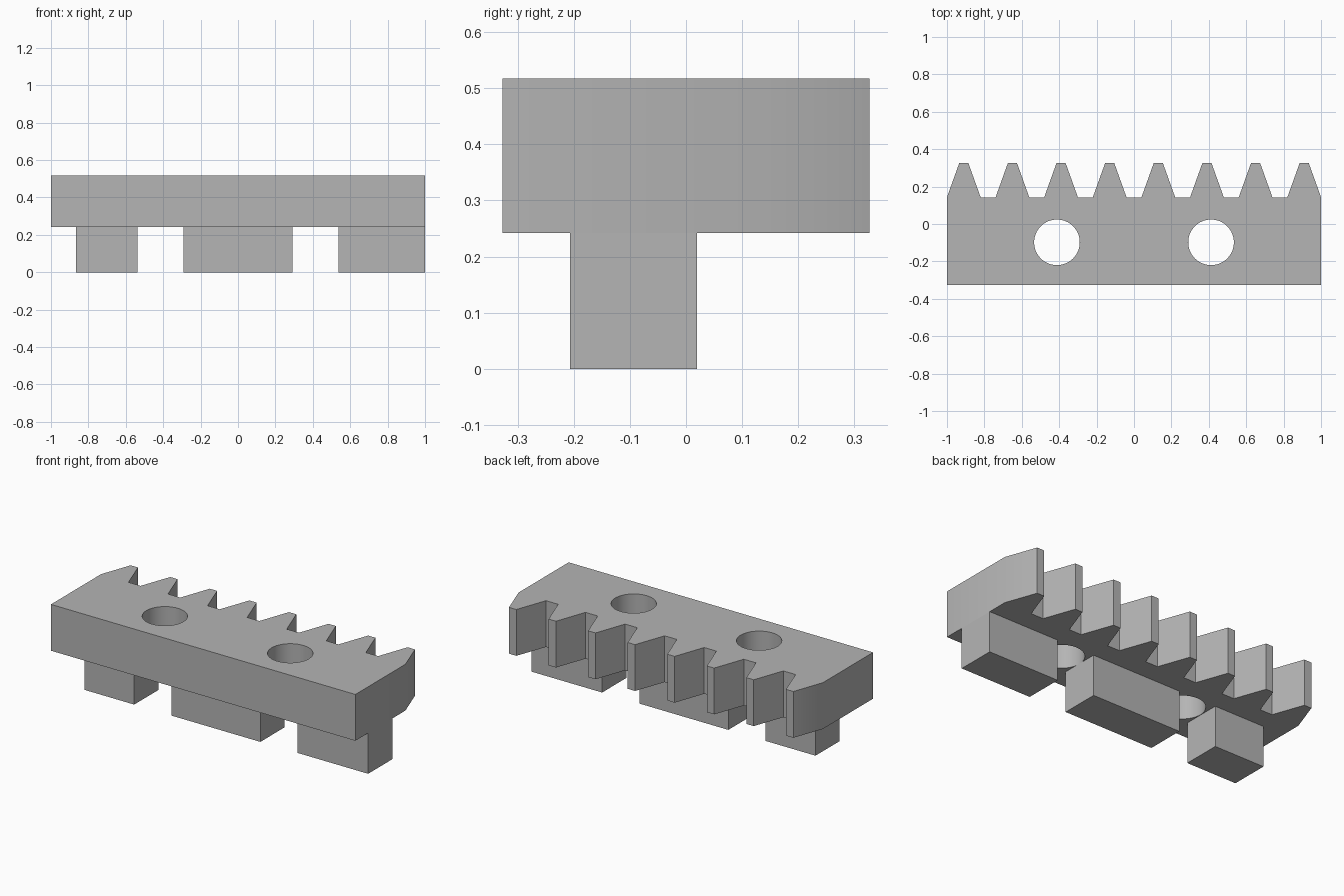
import bpy
import bmesh

cube = bpy.data.objects.get("Cube")
if cube:
    bpy.data.objects.remove(cube, do_unlink=True)

# Single plain grey
GREY = (0.46, 0.46, 0.46, 1)
grey = bpy.data.materials.new("plain grey")
grey.use_nodes = True
grey.diffuse_color = GREY
grey.node_tree.nodes["Principled BSDF"].inputs["Base Color"].default_value = GREY

BAR_BOTTOM, BAR_TOP = 0.242, 0.517
FRONT, ROOT, TIP = -0.327, 0.143, 0.327
HOLE_X, HOLE_Y, HOLE_R = 0.412, -0.098, 0.122


def prism(name, outline, bottom, top):
    """Extrude a flat outline upwards into a solid."""
    bm = bmesh.new()
    face = bm.faces.new([bm.verts.new((x, y, bottom)) for x, y in outline])
    grown = bmesh.ops.extrude_face_region(bm, geom=[face])["geom"]
    moved = [g for g in grown if isinstance(g, bmesh.types.BMVert)]
    bmesh.ops.translate(bm, verts=moved, vec=(0, 0, top - bottom))
    bmesh.ops.recalc_face_normals(bm, faces=bm.faces)
    mesh = bpy.data.meshes.new(name)
    bm.to_mesh(mesh)
    bm.free()
    mesh.materials.append(grey)
    obj = bpy.data.objects.new(name, mesh)
    bpy.context.collection.objects.link(obj)
    return obj


# Toothed bar: front edge, then eight tapered teeth along the back
outline = [(-1, FRONT), (1, FRONT)]
for i in range(8):
    centre = 0.91 - i * 0.26
    outline += [(centre + 0.09, ROOT), (centre + 0.024, TIP),
                (centre - 0.024, TIP), (centre - 0.09, ROOT)]
bar = prism("toothed_bar", outline, BAR_BOTTOM, BAR_TOP)

# Two round through holes
for side in (-1, 1):
    bpy.ops.mesh.primitive_cylinder_add(
        vertices=64, radius=HOLE_R, depth=1,
        location=(side * HOLE_X, HOLE_Y, BAR_TOP))
    cutter = bpy.context.object
    cutter.name = "hole_cutter"
    cutter.hide_render = True
    cutter.data.materials.append(grey)
    cut = bar.modifiers.new("hole", 'BOOLEAN')
    cut.operation = 'DIFFERENCE'
    cut.solver = 'EXACT'
    cut.object = cutter
    bpy.ops.object.select_all(action='DESELECT')
    bar.select_set(True)
    bpy.context.view_layer.objects.active = bar
    bpy.ops.object.modifier_apply(modifier=cut.name)
    bpy.data.objects.remove(cutter, do_unlink=True)
bpy.ops.object.shade_smooth_by_angle()

# Mounting blocks under the bar
for name, x0, x1 in (("right_block", -0.865, -0.537),
                     ("middle_block", -0.292, 0.292),
                     ("left_block", 0.537, 1.0)):
    prism(name, [(x0, -0.207), (x1, -0.207), (x1, 0.02), (x0, 0.02)],
          0, BAR_BOTTOM)
